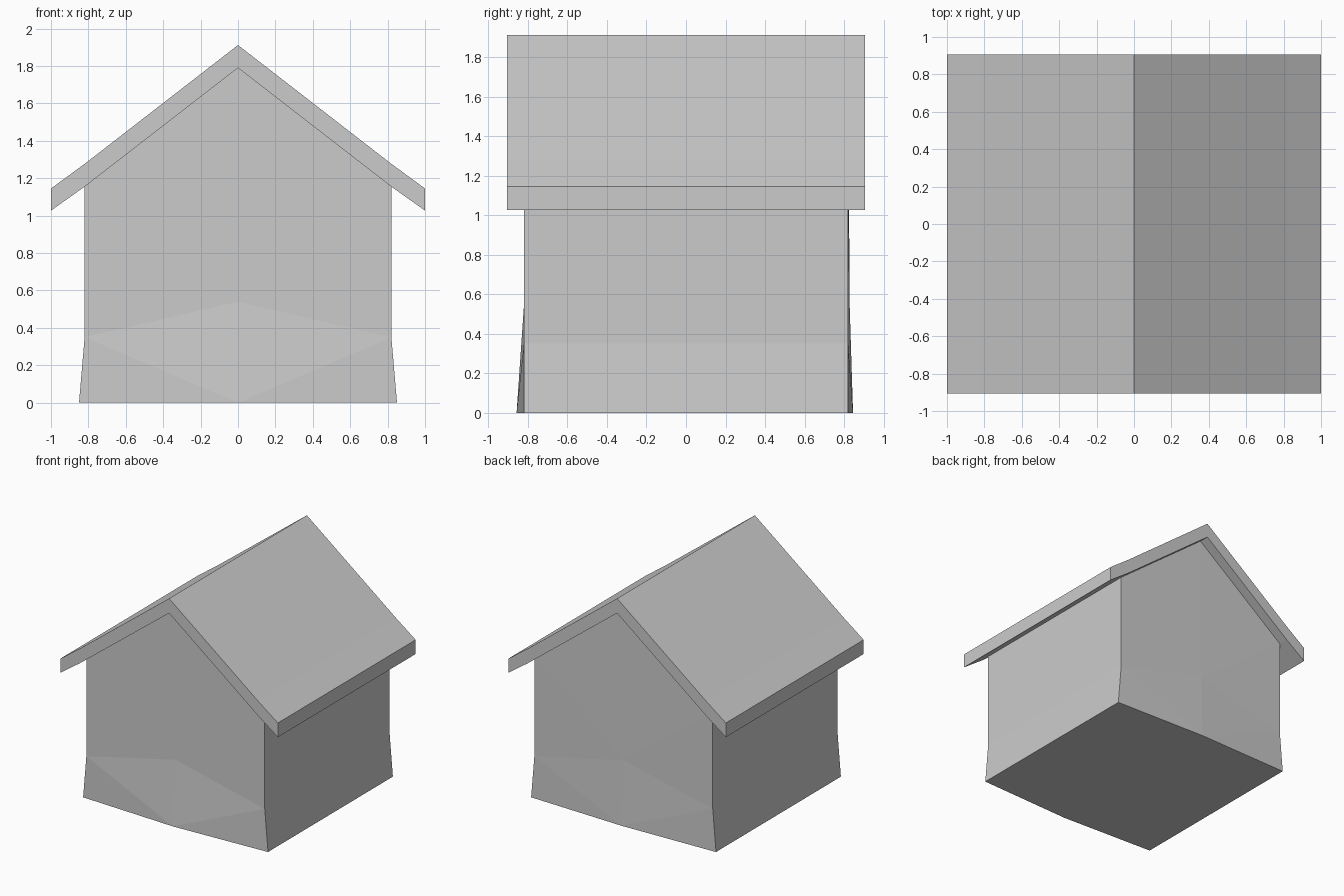
import bpy
import bmesh

cube = bpy.data.objects.get("Cube")
if cube:
    bpy.data.objects.remove(cube, do_unlink=True)

# Single plain grey for the whole building
GREY = (0.6, 0.6, 0.6, 1.0)
grey = bpy.data.materials.new("plain grey")
grey.use_nodes = True
grey.diffuse_color = GREY
grey.node_tree.nodes["Principled BSDF"].inputs["Base Color"].default_value = GREY


def mirrored_object(name, bm):
    """Turn a half mesh (x >= 0) into an object mirrored across x = 0."""
    bmesh.ops.recalc_face_normals(bm, faces=bm.faces)
    mesh = bpy.data.meshes.new(name)
    bm.to_mesh(mesh)
    bm.free()
    mesh.materials.append(grey)
    obj = bpy.data.objects.new(name, mesh)
    bpy.context.collection.objects.link(obj)
    mirror = obj.modifiers.new("mirror", 'MIRROR')
    mirror.use_clip = True
    return obj


# Walls: half gables whose foot swells outward, joined by a flared side wall
EAVE, RIDGE, FLARE, SWELL = 1.155, 1.79, 0.35, 0.54
HALF = 0.82


def half_gable(bm, side, swell_y, foot_y):
    foot = bm.verts.new((0, side * foot_y, 0))
    swell = bm.verts.new((0, side * swell_y, SWELL))
    ridge = bm.verts.new((0, side * HALF, RIDGE))
    eave = bm.verts.new((HALF, side * HALF, EAVE))
    flare = bm.verts.new((HALF, side * HALF, FLARE))
    corner = bm.verts.new((0.85, side * HALF, 0))
    for face in ((foot, corner, flare), (foot, flare, swell),
                 (swell, flare, eave), (swell, eave, ridge)):
        bm.faces.new(face)
    return foot, corner, flare, eave


bm = bmesh.new()
front = half_gable(bm, -1, HALF, 0.857)
back = half_gable(bm, 1, 0.828, 0.845)
# Floor half, flared base and upright side wall
for i in range(3):
    bm.faces.new((front[i], front[i + 1], back[i + 1], back[i]))
mirrored_object("walls", bm)

# Roof: half chevron section extruded from front to back
DEPTH = 0.905
section = [(0, 1.912), (0.82, 1.277), (1, 1.145),
           (1, 1.027), (0.82, EAVE), (0, RIDGE)]
bm = bmesh.new()
near, far = ([bm.verts.new((x, y, z)) for x, z in section]
             for y in (-DEPTH, DEPTH))
bm.faces.new(near)
bm.faces.new(far)
for i in range(len(section) - 1):
    bm.faces.new((near[i], near[i + 1], far[i + 1], far[i]))
mirrored_object("roof", bm)
